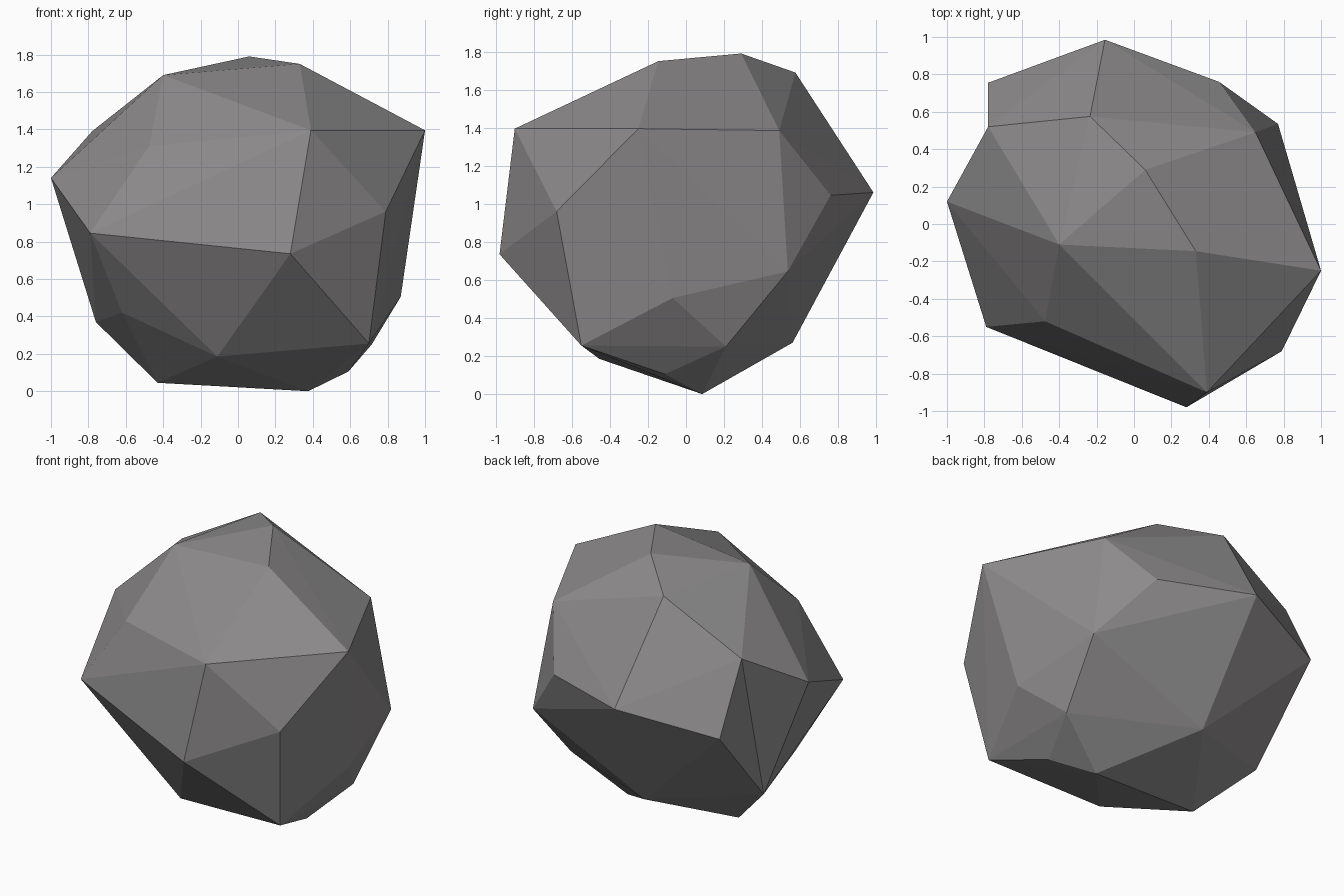
import bpy, bmesh

if "Cube" in bpy.data.objects:
    bpy.data.objects.remove(bpy.data.objects["Cube"])

# Corner points of the chipped boulder, listed by region
crown = [(-.40, -.11, 1.69), (.06, .29, 1.79), (.33, -.145, 1.75), (-.235, .575, 1.69)]
shoulder = [(-1, .12, 1.14), (-.475, -.52, 1.31), (.39, -.90, 1.395), (1, -.25, 1.395),
            (.65, .49, 1.385), (-.78, .52, 1.39)]
waist = [(-.79, -.55, .845), (.28, -.98, .735), (.79, -.68, .96), (.77, .535, .645),
         (.455, .76, 1.045), (-.155, .985, 1.06), (-.78, .755, .936)]
skirt = [(.70, -.55, .255), (.87, -.07, .505), (.715, .21, .25), (-.08, .56, .27),
         (-.76, .256, .37), (-.62, -.28, .42)]
foot = [(.59, -.11, .105), (.375, .085, 0), (-.11, -.455, .185), (-.43, .05, .045)]

# Wrap the points in a faceted shell
bm = bmesh.new()
ring = {}
for name, pts in (("crown", crown), ("shoulder", shoulder), ("waist", waist),
                  ("skirt", skirt), ("foot", foot)):
    ring[name] = [bm.verts.new(p) for p in pts]
bmesh.ops.convex_hull(bm, input=bm.verts[:])

# Turn one edge inward to cut the notch on the left side
notch = bm.edges.get((ring["shoulder"][0], ring["waist"][6]))
if notch:
    bmesh.utils.edge_rotate(notch, True)
bmesh.ops.recalc_face_normals(bm, faces=bm.faces[:])

mesh = bpy.data.meshes.new("rock")
bm.to_mesh(mesh)
bm.free()

# Plain stone colour, flat faces
stone = bpy.data.materials.new("stone grey")
stone.diffuse_color = (.27, .26, .26, 1)
stone.use_nodes = True
stone.node_tree.nodes["Principled BSDF"].inputs["Base Color"].default_value = stone.diffuse_color
mesh.materials.append(stone)
rock = bpy.data.objects.new("rock", mesh)
bpy.context.collection.objects.link(rock)
